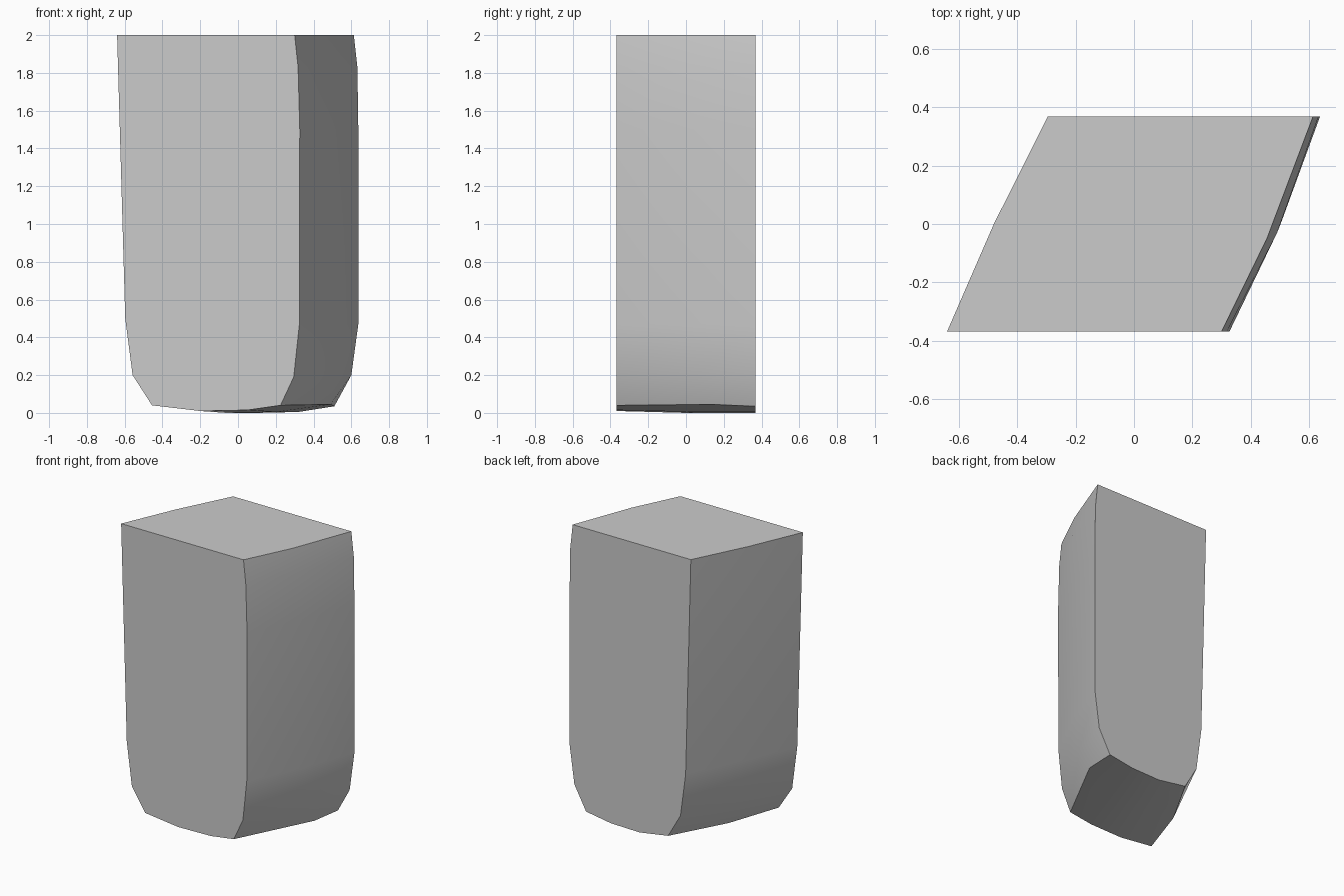
import bpy
import bmesh
import math

cube = bpy.data.objects.get("Cube")
if cube:
    bpy.data.objects.remove(cube, do_unlink=True)

# Plain grey material
grey = bpy.data.materials.new("plain_grey")
grey.use_nodes = True
colour = (0.6, 0.6, 0.6, 1)
grey.diffuse_color = colour
grey.node_tree.nodes["Principled BSDF"].inputs["Base Color"].default_value = colour

# Cross-sections run down the -x side, under the base and up the +x side
HALF = 0.368
front = [(-.64, 2), (-.597, .5), (-.558, .2), (-.455, .04), (-.2, .01), (.05, .015),
         (.225, .04), (.295, .19), (.325, .47), (.327, 1.5), (.318, 1.83), (.30, 2)]
back = [(-.295, 2), (-.255, .5), (-.215, .2), (-.12, .035), (.1, 0), (.32, .005),
        (.51, .035), (.6, .2), (.637, .47), (.637, 1.5), (.632, 1.83), (.613, 2)]
# The middle section bulges outwards and leans in depth on the +x side
middle = [(-.48, 0, 2), (-.437, 0, .5), (-.4, 0, .2), (-.33, 0, .04), (-.06, 0, 0),
          (.2, .05, .005), (.49, .14, .045), (.505, .05, .2), (.502, 0, .47),
          (.502, 0, 1.5), (.49, -.03, 1.83), (.455, -.05, 2)]

# Loft the sections into a closed block
bm = bmesh.new()
rings = [[bm.verts.new((x, -HALF, z)) for x, z in front],
         [bm.verts.new(p) for p in middle],
         [bm.verts.new((x, HALF, z)) for x, z in back]]
for near, far in zip(rings, rings[1:]):
    for i in range(len(near)):
        j = (i + 1) % len(near)
        bm.faces.new((near[i], near[j], far[j], far[i]))
bm.faces.new(rings[0])
bm.faces.new(rings[-1])
bmesh.ops.recalc_face_normals(bm, faces=bm.faces)

mesh = bpy.data.meshes.new("slanted_block")
bm.to_mesh(mesh)
bm.free()
mesh.materials.append(grey)
block = bpy.data.objects.new("slanted_block", mesh)
bpy.context.collection.objects.link(block)

# Soft sides with crisp ends
bpy.ops.object.select_all(action="DESELECT")
block.select_set(True)
bpy.context.view_layer.objects.active = block
bpy.ops.object.shade_smooth_by_angle(angle=math.radians(35))
